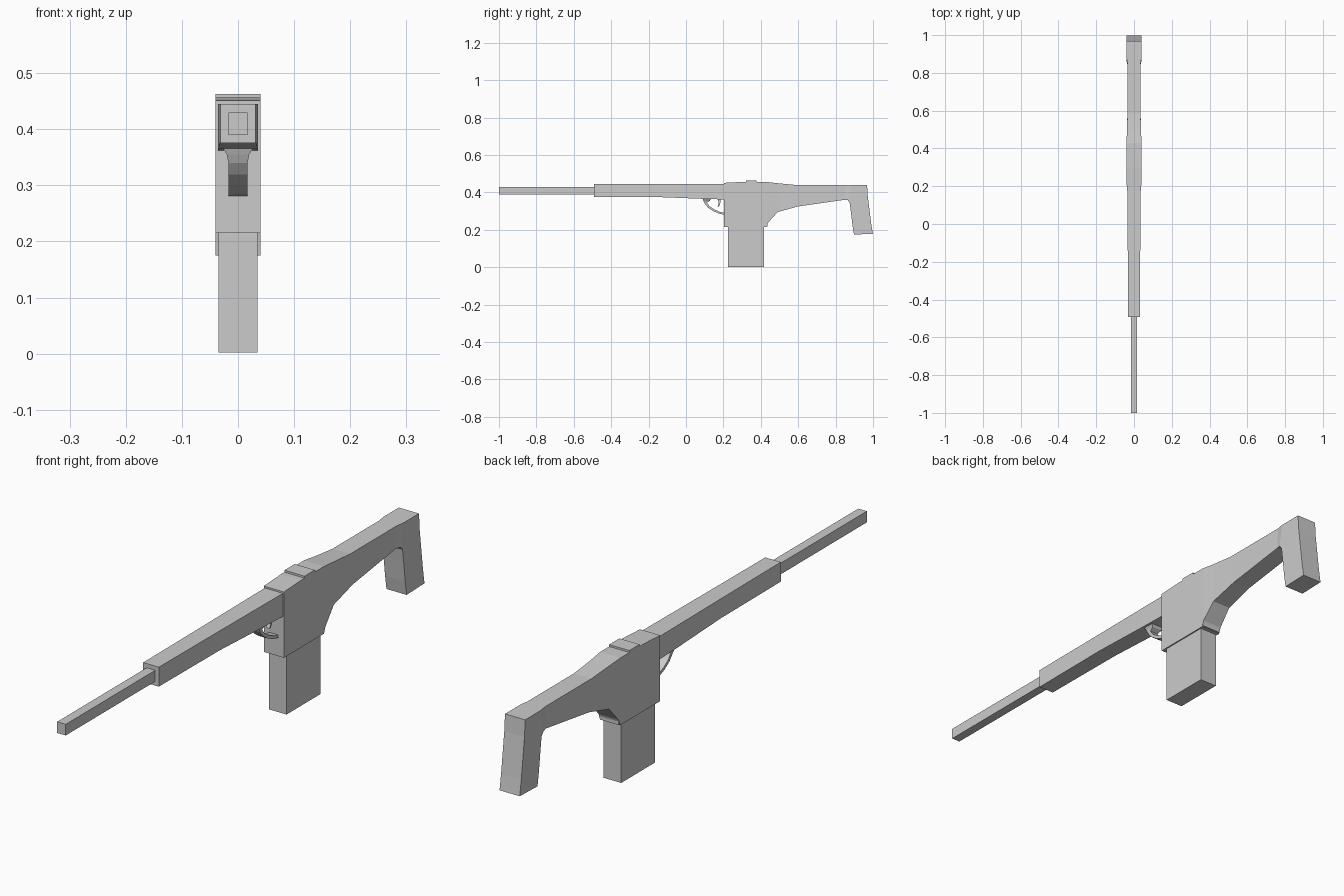
import bpy


def loft(name, stations):
    """Each station is (y_outer, z_outer, y_inner, z_inner, half_width)."""
    verts, faces = [], []
    for yo, zo, yi, zi, w in stations:
        verts += [(-w, yo, zo), (w, yo, zo), (w, yi, zi), (-w, yi, zi)]
    for s in range(len(stations) - 1):
        a = s * 4
        for i in range(4):
            j = (i + 1) % 4
            faces.append((a + i, a + 4 + i, a + 4 + j, a + j))
    last = len(verts) - 4
    faces += [(0, 1, 2, 3), (last + 3, last + 2, last + 1, last)]
    mesh = bpy.data.meshes.new(name)
    mesh.from_pydata(verts, [], faces)
    mesh.validate()
    obj = bpy.data.objects.new(name, mesh)
    bpy.context.collection.objects.link(obj)
    # consistent outward normals
    bpy.context.view_layer.objects.active = obj
    obj.select_set(True)
    bpy.ops.object.mode_set(mode='EDIT')
    bpy.ops.mesh.select_all(action='SELECT')
    bpy.ops.mesh.normals_make_consistent(inside=False)
    bpy.ops.object.mode_set(mode='OBJECT')
    obj.select_set(False)
    return obj


def straight(name, sections):
    """Loft along y from (y, z_top, z_bottom, half_width)."""
    return loft(name, [(y, t, y, b, w) for y, t, b, w in sections])


# barrel
straight("barrel", [(-1, .43, .39, .017), (-.47, .43, .39, .017)])

# handguard, deeper and wider toward the receiver
straight("handguard", [(-.493, .445, .375, .031), (-.15, .445, .375, .033),
                       (.08, .445, .366, .035), (.21, .445, .362, .036)])

# receiver and stock: one body that turns down into the butt
loft("receiver_and_stock", [
    (.203, .451, .203, .215, .04),
    (.3, .456, .3, .215, .04),
    (.43, .456, .43, .215, .04),
    (.438, .455, .438, .237, .04),
    (.49, .449, .49, .295, .037),
    (.585, .44, .6, .325, .035),
    (.85, .44, .845, .36, .035),
    (.88, .44, .865, .358, .04),
    (.968, .44, .875, .345, .04),
    (.972, .38, .881, .3, .04),
    (.99, .235, .89, .225, .04),
    (.999, .178, .898, .175, .04)])

# rear sight block
straight("sight_block", [(.32, .463, .44, .04), (.378, .463, .44, .04)])

# magazine
straight("magazine", [(.225, .23, .002, .035), (.417, .23, .002, .035)])

# magazine well lip
straight("magazine_well_lip", [(.41, .235, .217, .037), (.435, .235, .217, .037)])

# curved trigger guard, outer and inner edges
loft("trigger_guard", [
    (.088, .368, .135, .368, .028), (.093, .355, .128, .355, .02),
    (.1, .34, .112, .345, .017), (.117, .319, .125, .327, .017),
    (.145, .3, .15, .31, .017), (.178, .286, .181, .296, .017),
    (.212, .279, .212, .289, .017)])

# trigger
loft("trigger", [
    (.168, .37, .186, .37, .007), (.174, .35, .184, .35, .007),
    (.174, .337, .182, .335, .007), (.168, .324, .174, .322, .007)])
